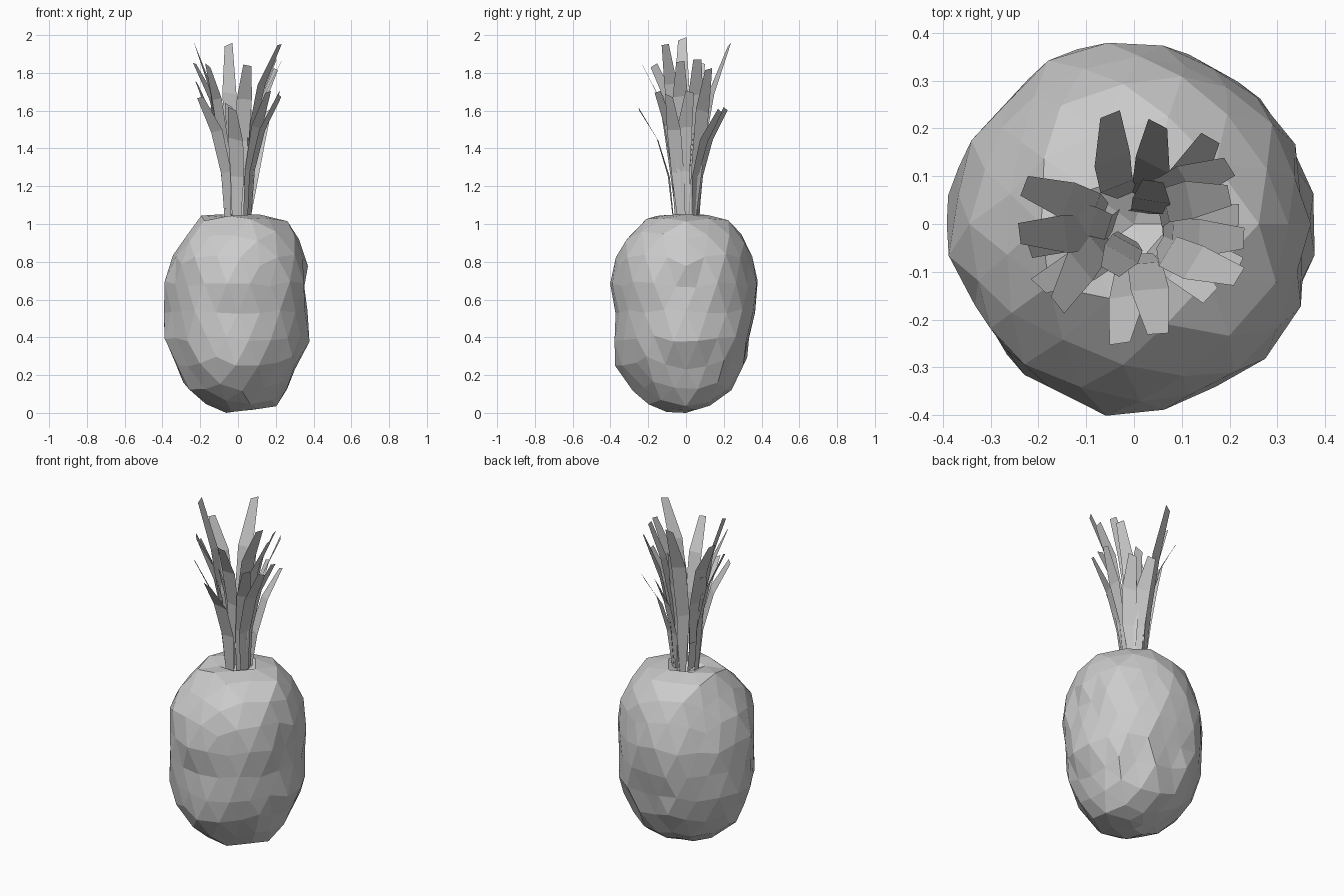
import bpy, bmesh, math, random
from mathutils import Vector

random.seed(5)
if "Cube" in bpy.data.objects:
    bpy.data.objects.remove(bpy.data.objects["Cube"], do_unlink=True)

grey = bpy.data.materials.new("plain grey")
grey.use_nodes = True
COLOUR = (0.6, 0.6, 0.6, 1)
grey.diffuse_color = COLOUR
grey.node_tree.nodes["Principled BSDF"].inputs["Base Color"].default_value = COLOUR


def add_object(name, bm):
    mesh = bpy.data.meshes.new(name)
    bm.to_mesh(mesh)
    bm.free()
    mesh.materials.append(grey)
    obj = bpy.data.objects.new(name, mesh)
    bpy.context.collection.objects.link(obj)
    return obj


# Lumps of the skin, in hundredths, at rising heights on each of four sides
RADIUS, HALF, POWER = 0.378, 0.532, 2.5
HEIGHTS = [0.03, 0.10, 0.24, 0.40, 0.56, 0.72, 0.88, 0.98, 1.05]
SIDES = [
    [3, -1, -3, 1, -2, 0, 2, 5, 3],     # right of the front
    [-6, -4, -3, -4, 1, -1, 1, 2, 4],   # back
    [-6, -1, -1, 1, 1, 2, -1, 0, 3],    # left of the front
    [4, -1, 2, -1, 1, 2, 4, 0, -2],     # front
]


def lump_on_side(side, z):
    z = min(max(z, HEIGHTS[0]), HEIGHTS[-1])
    i = max(k for k in range(len(HEIGHTS) - 1) if HEIGHTS[k] <= z)
    t = (z - HEIGHTS[i]) / (HEIGHTS[i + 1] - HEIGHTS[i])
    return (side[i] * (1 - t) + side[i + 1] * t) / 100


def lump(angle, z):
    turn = (angle / (math.pi / 2)) % 4
    k = int(turn) % 4
    t = turn - int(turn)
    return lump_on_side(SIDES[k], z) * (1 - t) + lump_on_side(SIDES[(k + 1) % 4], z) * t


# Fruit body: faceted lumpy barrel with a dimple under the crown
bm = bmesh.new()
bmesh.ops.create_icosphere(bm, subdivisions=3, radius=1)
for v in bm.verts:
    d = v.co.normalized()
    flat = math.hypot(d.x, d.y)
    swell = (flat ** POWER + abs(d.z) ** POWER) ** (-1 / POWER)
    z = HALF * (1 + d.z * swell)
    angle = math.atan2(d.y, d.x)
    r = RADIUS * flat * swell + lump(angle, z) * min(1, flat / 0.4)
    r *= 1 + random.uniform(-0.045, 0.045)
    z += random.uniform(-0.012, 0.012)
    if d.z > 0 and flat < 0.35:
        z -= 0.06 * (1 - flat / 0.35)
    v.co = (r * math.cos(angle), r * math.sin(angle), z)
low = min(v.co.z for v in bm.verts)
for v in bm.verts:
    v.co.z -= low
add_object("fruit_body", bm)


# Crown leaves: flat blunt strips that rise upright, then splay outward
def add_leaf(number, tip, start):
    tip = Vector(tip)
    out = Vector((tip.x, tip.y, 0)).normalized()
    side = Vector((-out.y, out.x, 0))
    reach = math.hypot(tip.x, tip.y)
    swirl = random.uniform(-0.03, 0.03)
    lean = random.uniform(-0.3, 0.3)
    # share of the height, share of the reach, half width
    stations = [(0, 0.27, 0.024), (0.38, 0.36, 0.036), (0.72, 0.6, 0.04), (1, 1, 0.022)]
    bm = bmesh.new()
    rows = []
    for up, spread, half in stations:
        centre = out * reach * spread + side * swirl * math.sin(up * math.pi)
        centre.z = start + (tip.z - start) * up
        edge = (side + out * lean).normalized() * half
        edge.z = random.uniform(-0.012, 0.012)
        rows.append([bm.verts.new(centre - edge), bm.verts.new(centre + edge)])
    for (a, b), (c, d) in zip(rows, rows[1:]):
        bm.faces.new((a, b, d, c))
    add_object(f"crown_leaf_{number}", bm)


TIPS = [
    (-0.24, -0.02, 1.98), (-0.23, 0.08, 1.85), (-0.20, -0.13, 1.67),
    (-0.16, -0.17, 1.84), (-0.05, 0.23, 1.95), (0.05, 0.21, 1.61),
    (-0.03, -0.25, 1.61), (0.05, -0.23, 1.84), (0.16, -0.15, 1.70),
    (0.22, -0.11, 1.95), (0.22, -0.09, 1.68), (0.23, -0.03, 1.86),
    (0.22, 0.02, 1.70), (0.20, 0.12, 1.82), (0.16, 0.18, 1.60),
    (-0.14, 0.03, 1.62), (-0.22, -0.05, 1.75), (0.20, 0.06, 1.87),
    (-0.05, -0.10, 1.63), (0.04, 0.09, 1.72),
]
for i, tip in enumerate(TIPS):
    add_leaf(i + 1, tip, 1.2 if tip[2] > 1.83 and i % 2 else 1.03)
